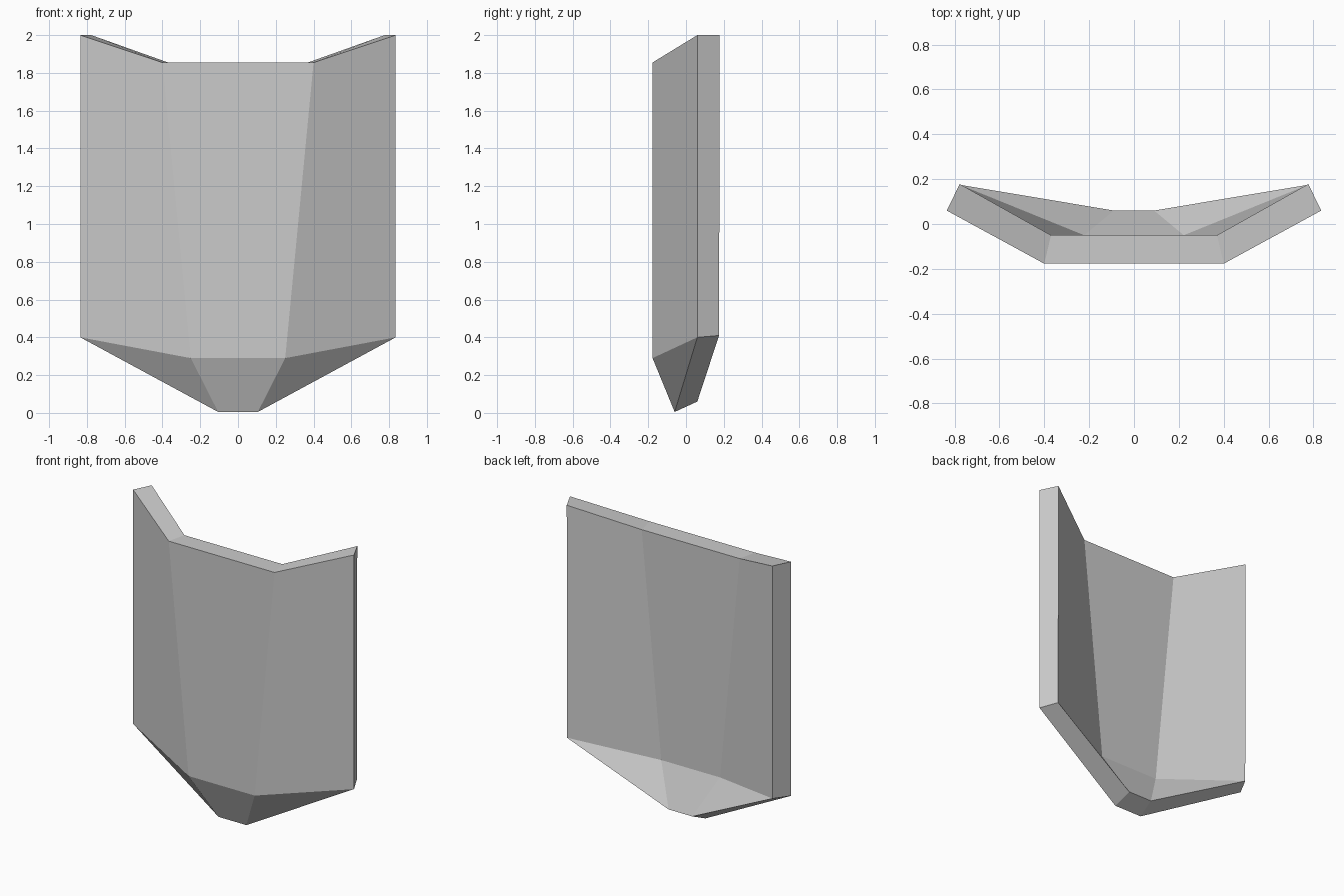
import bpy, bmesh

if "Cube" in bpy.data.objects:
    bpy.data.objects.remove(bpy.data.objects["Cube"])

# Half outlines (x >= 0): top outer, top inner, low outer, low inner, tip
FRONT = [(0.835, 0.06, 2.0), (0.40, -0.177, 1.855), (0.835, 0.06, 0.40),
         (0.25, -0.177, 0.29), (0.105, -0.06, 0.005)]
BACK = [(0.777, 0.178, 2.0), (0.37, -0.05, 1.855), (0.777, 0.175, 0.41),
        (0.222, -0.05, 0.32), (0.09, 0.06, 0.06)]

bm = bmesh.new()


def skin(points):
    """One folded layer: centre strip, side wing and lower facets."""
    v = [bm.verts.new(p) for p in points]
    c = [bm.verts.new((0, points[i][1], points[i][2])) for i in (1, 3, 4)]
    for f in ((c[0], c[1], v[3], v[1]), (v[1], v[3], v[2], v[0]),
              (c[1], c[2], v[4], v[3]), (v[3], v[4], v[2])):
        bm.faces.new(f)
    # rim path from top centre round to the tip centre
    return [c[0], v[1], v[0], v[2], v[4], c[2]]


# Front and back layers joined by a rim
front, back = skin(FRONT), skin(BACK)
for i in range(5):
    bm.faces.new((front[i], front[i + 1], back[i + 1], back[i]))
# Mirror the half and weld the centre line
bmesh.ops.mirror(bm, geom=bm.verts[:] + bm.edges[:] + bm.faces[:],
                 axis='X', merge_dist=0.0001)
bmesh.ops.remove_doubles(bm, verts=bm.verts[:], dist=0.0001)
bmesh.ops.dissolve_limit(bm, angle_limit=0.001, verts=bm.verts[:], edges=bm.edges[:])
bmesh.ops.recalc_face_normals(bm, faces=bm.faces[:])

mesh = bpy.data.meshes.new("shield_plate")
bm.to_mesh(mesh)
bm.free()
bpy.context.collection.objects.link(bpy.data.objects.new("shield_plate", mesh))
